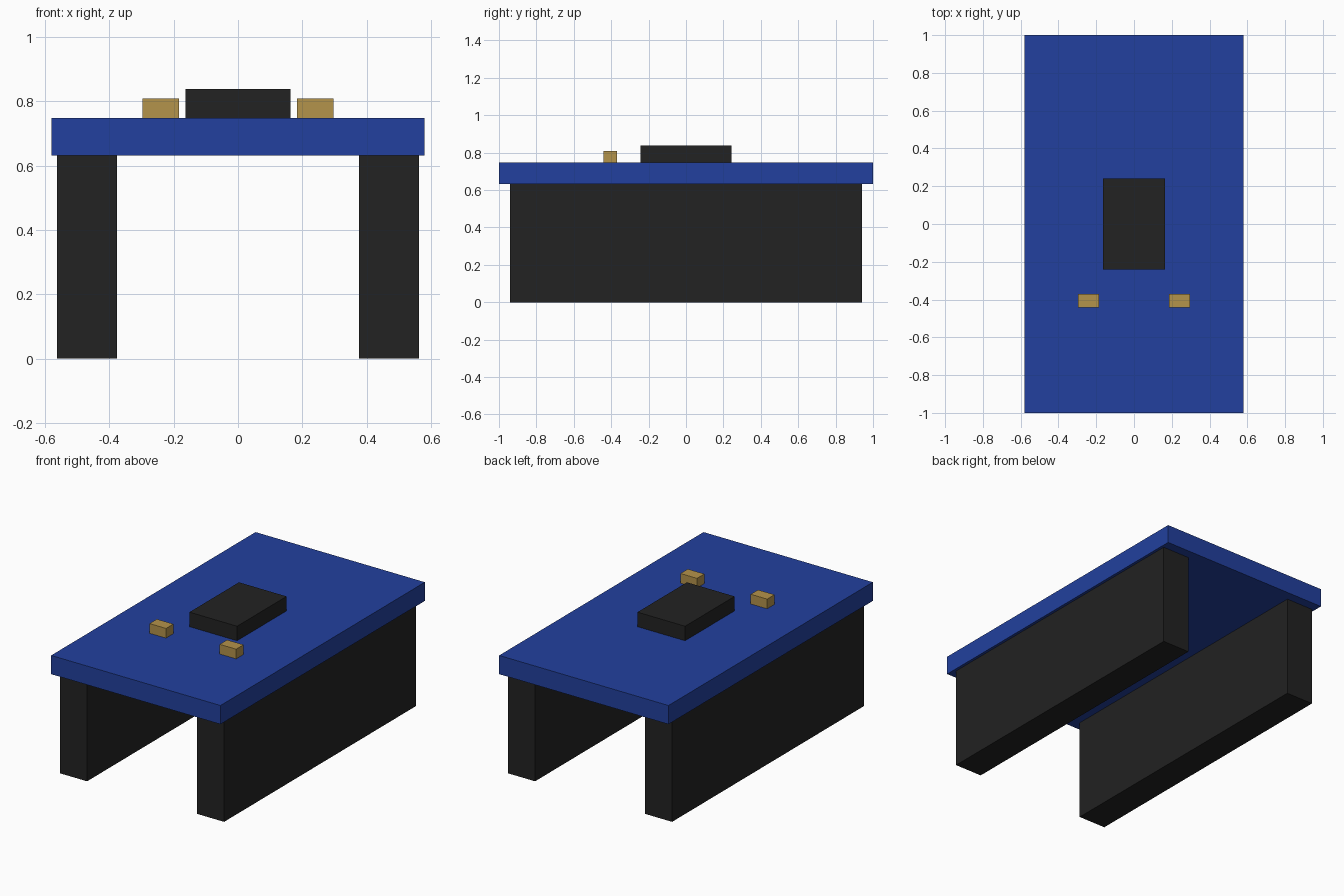
import bpy
import bmesh
from mathutils import Matrix, Vector

cube = bpy.data.objects.get("Cube")
if cube:
    bpy.data.objects.remove(cube, do_unlink=True)


def material(name, rgb):
    mat = bpy.data.materials.new(name)
    mat.use_nodes = True
    color = (*rgb, 1.0)
    mat.diffuse_color = color
    mat.node_tree.nodes["Principled BSDF"].inputs["Base Color"].default_value = color
    return mat


def box(name, low, high, mat):
    """Flat-faced box between two opposite corners."""
    low, high = Vector(low), Vector(high)
    bm = bmesh.new()
    bmesh.ops.create_cube(bm, size=1, matrix=Matrix.Diagonal((*(high - low), 1)))
    mesh = bpy.data.meshes.new(name)
    bm.to_mesh(mesh)
    bm.free()
    mesh.materials.append(mat)
    obj = bpy.data.objects.new(name, mesh)
    obj.location = (low + high) / 2
    bpy.context.collection.objects.link(obj)
    return obj


blue = material("blue", (0.016, 0.051, 0.342))
black = material("charcoal", (0.016, 0.016, 0.016))
gold = material("gold", (0.456, 0.292, 0.07))

UNDERSIDE, SURFACE = 0.632, 0.748

# Table slab and the raised block in its middle
box("table_top", (-0.58, -1, UNDERSIDE), (0.58, 1, SURFACE), blue)
box("center_block", (-0.163, -0.242, SURFACE), (0.163, 0.242, 0.838), black)

# Full-length legs and small blocks, one on each side
for side, sign in (("left", 1), ("right", -1)):
    for part, inner, outer, front, back, bottom, top, mat in (
        ("leg", 0.376, 0.563, -0.94, 0.94, 0, UNDERSIDE, black),
        ("small_block", 0.184, 0.297, -0.442, -0.37, SURFACE, 0.808, gold),
    ):
        x_low, x_high = sorted((sign * inner, sign * outer))
        box(f"{side}_{part}", (x_low, front, bottom), (x_high, back, top), mat)
